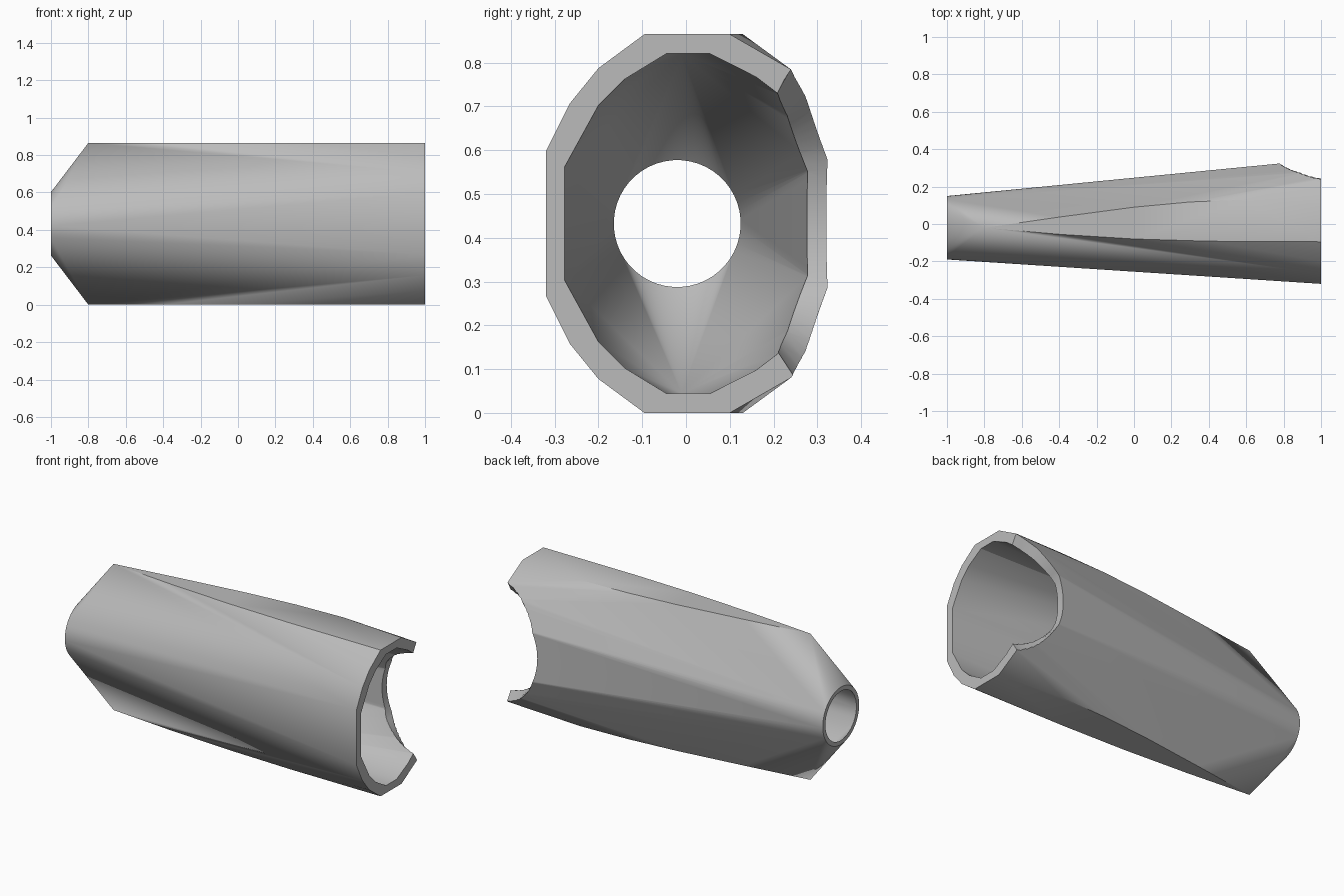
import bpy, bmesh, math

MID = 0.4325          # height of the sleeve axis
HOLE_Y = -0.02        # sideways position of the narrow opening

cube = bpy.data.objects.get("Cube")
if cube:
    bpy.data.objects.remove(cube, do_unlink=True)

grey = bpy.data.materials.new("plain grey")
grey.use_nodes = True
grey.diffuse_color = (0.5, 0.5, 0.5, 1)
grey.node_tree.nodes["Principled BSDF"].inputs["Base Color"].default_value = (0.5, 0.5, 0.5, 1)


def ring(x, radius, count=48):
    steps = [math.tau * (i + 0.5) / count for i in range(count)]
    return [(x, HOLE_Y + radius * math.cos(a), MID + radius * math.sin(a)) for a in steps]


def both_halves(points):
    """Points given as x, y and distance from the axis, above and below it."""
    return [(x, y, MID + s * d) for x, y, d in points for s in (1, -1)]


def finish(name, bm):
    bmesh.ops.recalc_face_normals(bm, faces=bm.faces)
    mesh = bpy.data.meshes.new(name)
    bm.to_mesh(mesh)
    bm.free()
    obj = bpy.data.objects.new(name, mesh)
    bpy.context.collection.objects.link(obj)
    mesh.materials.append(grey)
    return obj


def hull(name, points):
    bm = bmesh.new()
    for p in points:
        bm.verts.new(p)
    out = bmesh.ops.convex_hull(bm, input=bm.verts)
    spare = {v for v in out["geom_interior"] + out["geom_unused"] if isinstance(v, bmesh.types.BMVert)}
    bmesh.ops.delete(bm, geom=list(spare), context="VERTS")
    bmesh.ops.dissolve_limit(bm, angle_limit=0.002, verts=bm.verts, edges=bm.edges)
    return finish(name, bm)


# Outer body: round narrow end, top and bottom ridge points, wide faceted end
wide = [(-0.32, 0.165), (-0.265, 0.275), (-0.2, 0.355), (-0.095, MID),
        (0.10, MID), (0.24, 0.352), (0.295, 0.275), (0.345, 0.16)]
ridge = [(-0.8, -0.02), (-0.4, -0.055), (0, -0.08), (0.4, -0.092),
         (-0.4, 0.037), (0, 0.09), (0.3, 0.118), (0.6, 0.13)]
sleeve = hull("sleeve", ring(-1, 0.17)
              + both_halves([(1, y, d) for y, d in wide])
              + both_halves([(x, y, MID) for x, y in ridge]))

# Cavity: the same form, thinner by the wall and run past both ends
bore = [(-0.277, 0.13), (-0.2, 0.27), (-0.14, 0.33), (-0.045, 0.388),
        (0.055, 0.388), (0.16, 0.335), (0.21, 0.297), (0.25, 0.235), (0.298, 0.13)]
cavity = hull("cavity_cutter", ring(-1, 0.145) + ring(-1.02, 0.115)
              + both_halves([(x, y, d) for x in (1, 1.02) for y, d in bore])
              + both_halves([(-0.79, -0.01, 0.388)]))

# Scoop: rounded notch in the back wall, cut square to the wall
bm = bmesh.new()
rows = []
ROWS = 36
for i in range(ROWS + 1):
    dz = 0.36 * (2 * i / ROWS - 1)
    bend = max(0, (abs(dz) - 0.165) / 0.185)
    tilt = math.copysign(bend * math.radians(60), dz)
    x_cut = 1.118 - math.sqrt(0.369 ** 2 - dz * dz)
    y_wall = 0.325 - 0.085 * bend
    corners = [(x_cut, 0.07), (1.2, 0.07), (1.2, -0.09), (x_cut, -0.09)]
    rows.append([bm.verts.new((x, y_wall + t * math.cos(tilt), MID + dz + t * math.sin(tilt)))
                 for x, t in corners])
for a, b in zip(rows, rows[1:]):
    for k in range(4):
        n = (k + 1) % 4
        bm.faces.new((a[k], a[n], b[n], b[k]))
bm.faces.new(rows[0])
bm.faces.new(rows[-1])
scoop = finish("scoop_cutter", bm)

# Cut the cavity and the scoop, then shade
bpy.ops.object.select_all(action="DESELECT")
bpy.context.view_layer.objects.active = sleeve
sleeve.select_set(True)
for cutter in (cavity, scoop):
    cutter.hide_render = True
    mod = sleeve.modifiers.new(cutter.name, "BOOLEAN")
    mod.operation = "DIFFERENCE"
    mod.solver = "EXACT"
    mod.object = cutter
    bpy.ops.object.modifier_apply(modifier=mod.name)
    bpy.data.objects.remove(cutter, do_unlink=True)
bpy.ops.object.shade_smooth_by_angle(angle=math.radians(30))
